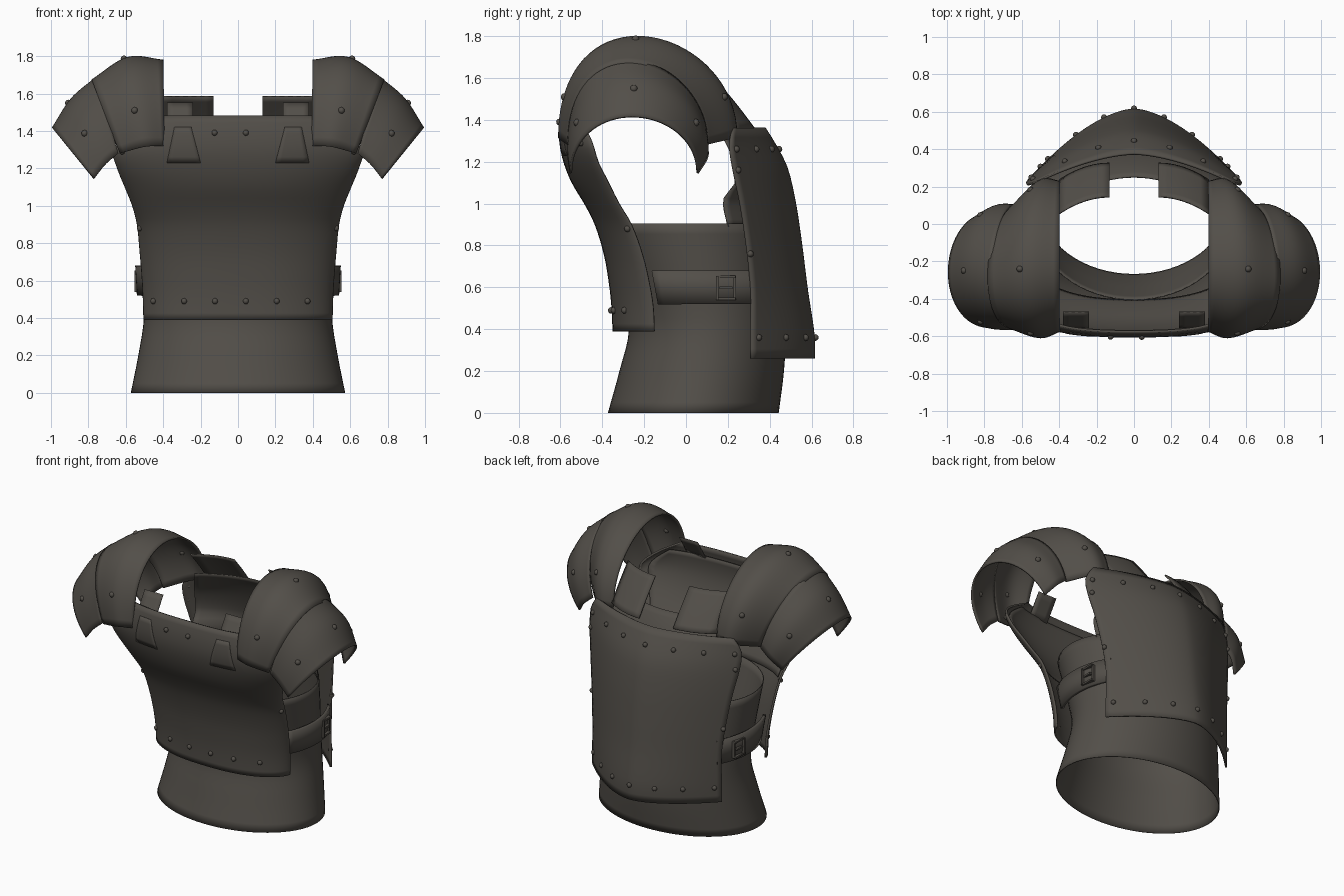
import bpy, bmesh, math
from mathutils import Vector

if "Cube" in bpy.data.objects:
    bpy.data.objects.remove(bpy.data.objects["Cube"])

steel = bpy.data.materials.new("dark_steel")
steel.diffuse_color = (0.085, 0.077, 0.066, 1)
steel.use_nodes = True
steel.node_tree.nodes["Principled BSDF"].inputs["Base Color"].default_value = steel.diffuse_color


def finish(name, bm, thick=0.0, mirror=False):
    bmesh.ops.recalc_face_normals(bm, faces=bm.faces[:])
    me = bpy.data.meshes.new(name)
    bm.to_mesh(me)
    bm.free()
    me.materials.append(steel)
    ob = bpy.data.objects.new(name, me)
    bpy.context.collection.objects.link(ob)
    if thick:
        m = ob.modifiers.new("thickness", "SOLIDIFY")
        m.thickness, m.offset = thick, 0
    if mirror:
        ob.modifiers.new("mirror", "MIRROR")
    bpy.context.view_layer.objects.active = ob
    ob.select_set(True)
    bpy.ops.object.shade_smooth_by_angle(angle=math.radians(35))
    ob.select_set(False)
    return ob


def surface(name, f, nu, nv, thick=0.012, mirror=False, closed=False):
    """Sheet from f(u, v), both 0..1."""
    bm = bmesh.new()
    cols = nu if closed else nu + 1
    g = [[bm.verts.new(f(i / nu, j / nv)) for i in range(cols)] for j in range(nv + 1)]
    for j in range(nv):
        for i in range(nu):
            k = (i + 1) % cols
            bm.faces.new((g[j][i], g[j][k], g[j + 1][k], g[j + 1][i]))
    return finish(name, bm, thick, mirror)


def rows_at(rows, z):
    """Smooth interpolation of a table keyed on its first column."""
    n = len(rows)
    i = 0
    while i < n - 2 and z > rows[i + 1][0]:
        i += 1
    a, b = rows[i], rows[i + 1]
    p, q = rows[max(i - 1, 0)], rows[min(i + 2, n - 1)]
    h = b[0] - a[0]
    t = min(max((z - a[0]) / h, 0), 1)
    out = []
    for k in range(1, len(a)):
        ma = (b[k] - p[k]) / (b[0] - p[0]) * h
        mb = (q[k] - a[k]) / (q[0] - a[0]) * h
        out.append((2*t**3 - 3*t*t + 1) * a[k] + (t**3 - 2*t*t + t) * ma
                   + (3*t*t - 2*t**3) * b[k] + (t**3 - t*t) * mb)
    return out


def rivets(name, points, mirror=False, r=0.016):
    bm = bmesh.new()
    for p in points:
        geo = bmesh.ops.create_uvsphere(bm, u_segments=10, v_segments=6, radius=r)
        bmesh.ops.translate(bm, verts=geo["verts"], vec=Vector(p))
    finish(name, bm, 0, mirror)


# Under-vest, lower tube: z, half width, front y, back y
BODY = [(0, .57, -.37, .44), (.2, .53, -.315, .465), (.4, .50, -.27, .475),
        (.6, .505, -.31, .465), (.75, .515, -.355, .455), (.905, .525, -.405, .44)]


def body(u, v):
    a = 2 * math.pi * u
    hx, yf, yb = rows_at(BODY, .905 * v)
    return hx * math.cos(a), (yf + yb) / 2 + (yb - yf) / 2 * math.sin(a), .905 * v


surface("vest_tube", body, 64, 18, 0.006, closed=True)

# Under-vest back panel: z, half width, centre y, side edge y
PANEL = [(.89, .475, .44, .20), (1.02, .48, .425, .18), (1.1, .49, .41, .235),
         (1.25, .48, .355, .21), (1.36, .44, .30, .15), (1.43, .41, .25, .11)]


def vest_back(u, v):
    z = .89 + .54 * v
    hx, yb, ye = rows_at(PANEL, z)
    s = 2 * u - 1
    return hx * s, ye + (yb - ye) * (1 - s * s), z


surface("vest_back", vest_back, 32, 16, 0.006)

# Breastplate: z, half width, centre y, side edge y
CHEST = [(.39, .50, -.345, -.15), (.5, .503, -.35, -.155), (.6, .508, -.36, -.17),
         (.75, .52, -.385, -.205), (.9, .535, -.43, -.26), (1.0, .56, -.48, -.32),
         (1.1, .60, -.54, -.37), (1.2, .64, -.58, -.42), (1.3, .66, -.60, -.45),
         (1.4, .55, -.595, -.50), (1.48, .41, -.575, -.53)]


def chest_y(x, z, off=0.0):
    hx, yf, ye = rows_at(CHEST, z)
    t = min(abs(x) / hx, 1)
    return ye + (yf - ye) * (1 - t ** 2.5) ** (1 / 1.6) - off


def chest(u, v):
    z = .39 + 1.09 * v
    x = rows_at(CHEST, z)[0] * math.sin(math.pi * (u - .5))
    return x, chest_y(x, z), z


def vest_front(u, v):
    z = .89 + .53 * v
    x = .93 * rows_at(CHEST, z)[0] * (2 * u - 1)
    return x, chest_y(x, z, -.022), z


surface("breastplate", chest, 40, 30)
surface("vest_front", vest_front, 32, 16, 0.006)
xs = [.042 + .165 * k for k in range(-3, 3)]
rivets("breastplate_rivets", [(x, chest_y(x, .49, .008), .49) for x in xs]
       + [(x, chest_y(x, 1.39, .008), 1.39) for x in (-.125, .042)]
       + [(s * x, chest_y(x, z, .008), z) for s in (1, -1) for x, z in ((.525, .88), (.62, 1.29))])

# Backplate: z, half width, ridge y, side edge y
BACK = [(.26, .49, .61, .31), (.36, .49, .61, .31), (.6, .49, .575, .31),
        (.8, .51, .55, .29), (1.0, .54, .52, .26), (1.17, .57, .48, .225),
        (1.28, .57, .425, .21), (1.36, .52, .375, .225)]


def back_y(x, z, off=0.0):
    hx, yb, ye = rows_at(BACK, z)
    return ye + (yb - ye) * (1 - min(abs(x) / hx, 1) ** 1.65) + off


def back(u, v):
    z = .26 + 1.1 * v
    x = rows_at(BACK, z)[0] * (2 * u - 1)
    return x, back_y(x, z), z


surface("backplate", back, 40, 24)
rivets("backplate_rivets", [(x, back_y(x, .36, .008), .36) for x in (-.46, -.31, -.16, 0, .16, .31, .46)]
       + [(x, back_y(x, 1.26, .008), 1.26) for x in (-.54, -.37, -.19, 0, .19, .37, .54)]
       + [(s * x, back_y(x, z, .008), z) for s in (1, -1) for x, z in ((.55, 1.16), (.50, .76))])


# Side straps with buckles
def side_x(y, z, off):
    hx, yf, yb = rows_at(BODY, z)
    t = (y - (yf + yb) / 2) / ((yb - yf) / 2)
    return hx * (.6 * max(0, 1 - t * t) ** .5 + .4) + off


def side_strap(u, v):
    z = .52 + .16 * v
    y0 = -.13 - .03 * v
    y = y0 + (.33 - y0) * u
    return side_x(y, z, .03), y, z


surface("side_strap", side_strap, 16, 2, 0.02, True)
bm = bmesh.new()
for y, z, sy, sz in ((.15, .597, .012, .115), (.232, .597, .012, .115),
                     (.191, .545, .09, .012), (.191, .597, .06, .012), (.191, .65, .09, .012)):
    geo = bmesh.ops.create_cube(bm, size=1)
    bmesh.ops.scale(bm, verts=geo["verts"], vec=(.025, sy, sz))
    bmesh.ops.translate(bm, verts=geo["verts"], vec=(side_x(y, .6, .042), y, z))
finish("side_buckle", bm, 0, True)

# Front strap ends on the breastplate, and the vest straps behind it
surface("front_strap_plate", lambda u, v: (
    .2 + .05 * v + (.18 - .09 * v) * u,
    chest_y(.2 + .05 * v + (.18 - .09 * v) * u, 1.23 + .19 * v, .006), 1.23 + .19 * v), 6, 6, .004, True)
surface("front_vest_strap", lambda u, v: (
    .24 + .14 * u, -.56 + .09 * v, 1.41 + .14 * v), 4, 4, .006, True)

# Vest straps leaning forward over the shoulder from behind
STRAP = [(0, .325, 1.36), (.5, .25, 1.475), (1, .17, 1.585)]


def rear_strap(u, v):
    y, z = rows_at(STRAP, v)
    return .13 + .27 * u, y - .025 * v - .09 * u * u, z


surface("rear_vest_strap", rear_strap, 6, 8, .008, True)

# Shoulder guards: v, top x, top z, end x, end z, front y, rear y, crest shift
INNER = [(0, .40, 1.775, .395, 1.32, -.57, .225, -.05), (.5, .59, 1.79, .50, 1.315, -.605, .23, -.05),
         (1, .78, 1.67, .63, 1.28, -.56, .085, -.045)]
OUTER = [(0, .755, 1.685, .64, 1.28, -.56, .10, -.045), (.45, .885, 1.575, .71, 1.22, -.56, .10, -.02),
         (1, .99, 1.415, .77, 1.145, -.55, .055, -.01)]


def guard(rows):
    def f(u, v, off=0.0):
        tx, tz, ex, ez, yf, yr, sk = rows_at(rows, v)
        a = math.pi * u
        s = math.sin(a) ** .95 if 0 < u < 1 else 0
        cy, ry = (yf + yr) / 2, (yr - yf) / 2 + off
        return (ex + (tx - ex) * s + off * s * .5, cy - ry * math.cos(a) + sk * s * s,
                ez + (tz - ez) * s + off * s)
    return f


inner, outer = guard(INNER), guard(OUTER)
surface("shoulder_inner_plate", inner, 36, 12, .012, True)
surface("shoulder_outer_plate", outer, 36, 12, .012, True)
rivets("shoulder_rivets", [inner(u, .55, .002) for u in (.13, .5, .87)]
       + [outer(u, .55, .002) for u in (.17, .5, .83)], True, .018)
